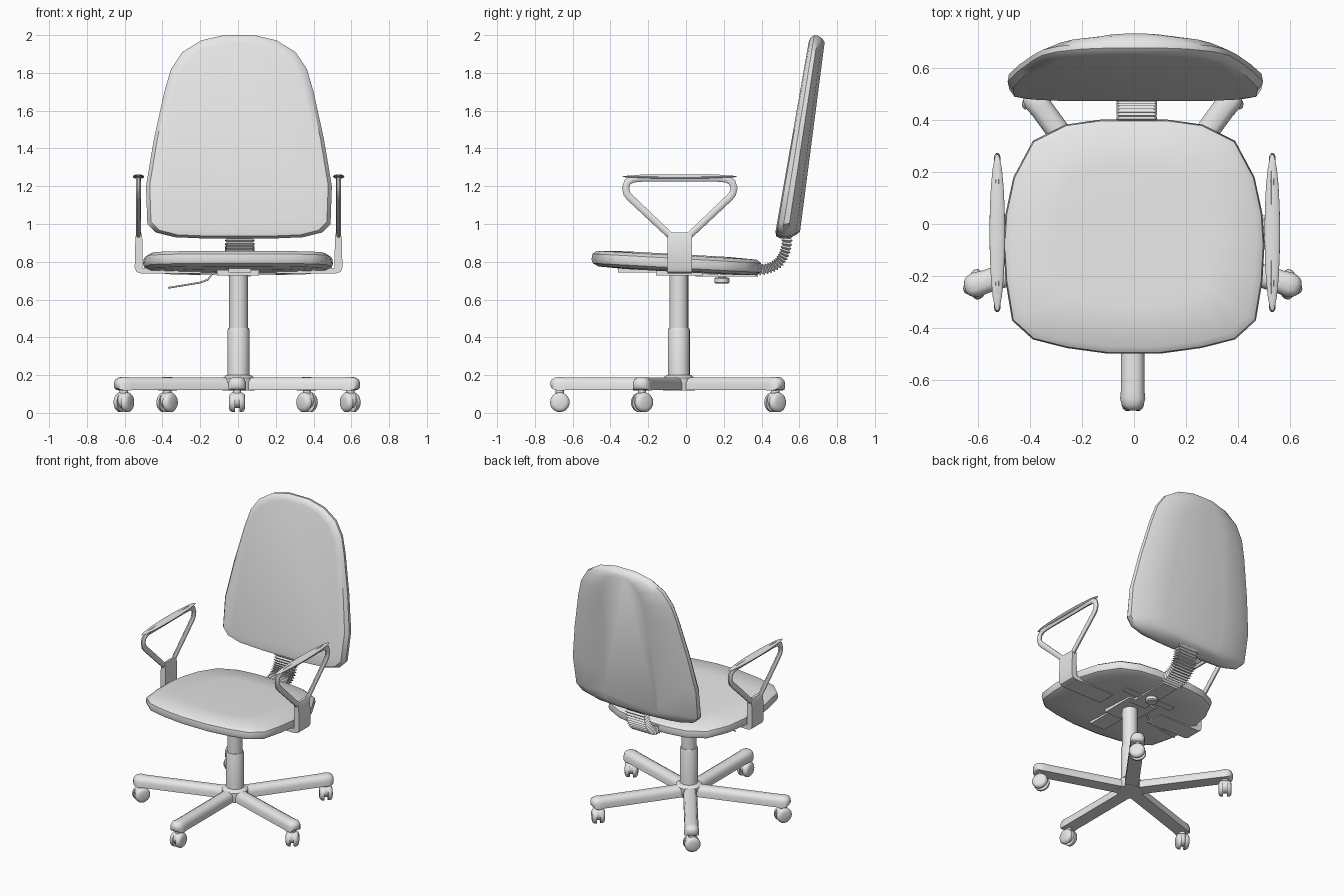
import bpy, bmesh
from math import sin, cos, pi, radians
from mathutils import Vector

cube = bpy.data.objects.get("Cube")
if cube:
    bpy.data.objects.remove(cube)

grey = bpy.data.materials.new("light grey")
grey.use_nodes = True
grey.diffuse_color = (0.8, 0.8, 0.8, 1)
grey.node_tree.nodes["Principled BSDF"].inputs["Base Color"].default_value = (0.8, 0.8, 0.8, 1)
parts = []


def add_object(name, mesh):
    obj = bpy.data.objects.new(name, mesh)
    bpy.context.scene.collection.objects.link(obj)
    mesh.materials.clear()
    mesh.materials.append(grey)
    parts.append(obj)
    return obj


def loft(name, rings):
    """Skin a list of equal-length point rings and cap both ends."""
    bm = bmesh.new()
    loops = [[bm.verts.new(p) for p in ring] for ring in rings]
    count = len(loops[0])
    for low, high in zip(loops, loops[1:]):
        for i in range(count):
            j = (i + 1) % count
            bm.faces.new((low[i], low[j], high[j], high[i]))
    bm.faces.new(loops[0])
    bm.faces.new(loops[-1])
    bmesh.ops.recalc_face_normals(bm, faces=bm.faces)
    mesh = bpy.data.meshes.new(name)
    bm.to_mesh(mesh)
    bm.free()
    return add_object(name, mesh)


def rod(name, start, end, stations, sides=24):
    """Turned part along an axis; stations are (fraction, radius)."""
    start, end = Vector(start), Vector(end)
    axis = end - start
    turn = axis.to_track_quat('Z', 'Y')
    return loft(name, [[start + axis * f + turn @ Vector((r * cos(2 * pi * i / sides),
                                                         r * sin(2 * pi * i / sides), 0))
                        for i in range(sides)] for f, r in stations])


def box(name, low, high):
    corners = [(low[0], low[1]), (high[0], low[1]), (high[0], high[1]), (low[0], high[1])]
    return loft(name, [[(x, y, z) for x, y in corners] for z in (low[2], high[2])])


def wire(name, points, radius, cyclic=False, flatten=1, x=0):
    """Round bar along a polyline, optionally flattened sideways."""
    curve = bpy.data.curves.new(name, 'CURVE')
    curve.dimensions = '3D'
    curve.bevel_depth = radius
    curve.bevel_resolution = 3
    curve.use_fill_caps = True
    spline = curve.splines.new('POLY')
    spline.points.add(len(points) - 1)
    for point, co in zip(spline.points, points):
        point.co = (*co, 1)
    spline.use_cyclic_u = cyclic
    temp = bpy.data.objects.new(name + "_path", curve)
    mesh = bpy.data.meshes.new_from_object(temp)
    bpy.data.objects.remove(temp)
    for v in mesh.vertices:
        v.co.x = v.co.x * flatten + x
    mesh.name = name
    return add_object(name, mesh)


def mirrored(half):
    return half + [(-x, v) for x, v in reversed(half)]


# Seat cushion: tilted slightly to the rear
seat_half = [(.1, -.5), (.26, -.478), (.39, -.445), (.47, -.372), (.495, -.22), (.503, -.08),
             (.495, .04), (.465, .18), (.39, .32), (.265, .383), (.13, .402)]
seat_layers = [(.6, -.05), (.92, -.045), (.985, -.03), (1, -.01), (.99, .02), (.94, .037), (.6, .044)]
loft("seat", [[(x * s, -.05 + (y + .05) * s, .795 - .055 * y * s + h)
               for x, y in mirrored(seat_half)] for s, h in seat_layers])

# Backrest: flat front, faceted bulging rear, leaning back
back_half = [(.15, .922), (.34, .93), (.44, .955), (.485, 1.0), (.492, 1.2), (.45, 1.45), (.395, 1.7),
             (.36, 1.82), (.3, 1.91), (.2, 1.972), (.08, 2.0)]
back_layers = [(.88, .93, 0), (.96, .975, .06), (1, 1, .28), (.99, .995, .52), (.8, .965, .84), (.45, .93, 1)]


def back_point(x, z, depth):
    front = .48 + .175 * (z - .995)
    rear = .605 + .13 * (z - .97)
    return (x + .005, front + (rear - front) * depth, z)


loft("backrest", [[back_point(x * sx, 1.45 + (z - 1.45) * sz, d)
                   for x, z in mirrored(back_half)] for sx, sz, d in back_layers])

# Ribbed bellows joining seat and backrest
p0, p1, p2 = Vector((.01, .36, .757)), Vector((.01, .55, .75)), Vector((.01, .535, .97))
ribs = []
steps = 36
for i in range(steps + 1):
    t = i / steps
    centre = p0 * (1 - t) ** 2 + p1 * 2 * t * (1 - t) + p2 * t * t
    tangent = ((p1 - p0) * (1 - t) + (p2 - p1) * t).normalized()
    normal = Vector((0, -tangent.z, tangent.y))
    thick, wide = (.03, .078) if i % 2 else (.019, .066)
    ribs.append([centre + normal * thick * a + Vector((wide * b, 0, 0))
                 for a, b in ((-1, -1), (-1, 1), (1, 1), (1, -1))])
loft("bellows", ribs)

# Gas column and hub
cx, cy = .003, -.038
rod("column_lower", (cx, cy, .12), (cx, cy, .45), [(0, .058), (.97, .058), (1, .054)])
rod("column_upper", (cx, cy, .44), (cx, cy, .76), [(0, .05), (1, .05)])
rod("hub", (cx, cy, .118), (cx, cy, .2), [(0, .085), (.8, .085), (1, .065)])

# Five-legged star base with twin-wheel casters
section = [(-.045, -.034), (-.045, .002), (-.036, .024), (-.018, .034),
           (.018, .034), (.036, .024), (.045, .002), (.045, -.034)]
leg_stations = [(0, 1), (.6, 1), (.635, 1.08), (.66, .93), (.674, .65), (.68, .3)]
caster_turns = [0, 30, 40, -40, -30]
for k, turn in enumerate(caster_turns):
    angle = radians(-90 + 72 * k)
    out = Vector((cos(angle), sin(angle), 0))
    side = Vector((-out.y, out.x, 0))
    origin = Vector((cx - .008, cy, .154))
    loft(f"leg_{k + 1}", [[origin + out * r + side * v * s + Vector((0, 0, h * s))
                           for v, h in section] for r, s in leg_stations])
    foot = origin + out * .63
    foot.z = .056
    axle = Vector((cos(radians(turn)), sin(radians(turn)), 0))
    for sign in (-1, 1):
        rod(f"caster_wheel_{k + 1}", foot + axle * .012 * sign, foot + axle * .043 * sign,
            [(0, .052), (.5, .052), (.85, .043), (1, .03)])
    core = foot + Vector((0, 0, .012))
    rod(f"caster_hood_{k + 1}", core - axle * .02, core + axle * .02, [(0, .042), (1, .042)])
    rod(f"caster_stem_{k + 1}", foot + Vector((0, 0, .03)), foot + Vector((0, 0, .09)), [(0, .022), (1, .022)])

# Armrests: bent bracket, triangular loop and slim pad on each side
mid = -.033
loop_half = [(.2, 1.243), (.25, 1.238), (.278, 1.22), (.287, 1.19), (.28, 1.16), (.262, 1.138), (.05, .938)]
loop = [(0, mid + y, z) for y, z in mirrored(loop_half)]
bracket = [(.2, .738), (.515, .738), (.54, .746), (.55, .77), (.546, .93), (.538, .955),
           (.516, .955), (.51, .93), (.508, .768), (.2, .765)]
for label, sign in (("left", 1), ("right", -1)):
    shift = .003
    wire(f"{label}_arm_loop", loop, .02, True, .65, sign * .53 + shift)
    loft(f"{label}_arm_bracket", [[(sign * x + shift, mid + y, z) for x, z in bracket] for y in (-.065, .065)])
    bm = bmesh.new()
    bmesh.ops.create_uvsphere(bm, u_segments=20, v_segments=12, radius=1)
    for v in bm.verts:
        v.co = (sign * .53 + shift + v.co.x * .03, mid + v.co.y * .305, 1.251 + v.co.z * .012)
    mesh = bpy.data.meshes.new("arm_pad")
    bm.to_mesh(mesh)
    bm.free()
    add_object(f"{label}_arm_pad", mesh)

# Mechanism under the seat
box("tilt_housing", (-.11, -.16, .728), (.11, .09, .78))
box("rear_support_bar", (-.05, .05, .722), (.07, .38, .76))
box("front_support_bar", (-.05, -.36, .744), (.07, -.1, .79))
box("rear_cross_plate", (-.2, .12, .73), (.2, .17, .77))
rod("tension_knob", (.01, .19, .684), (.01, .19, .718), [(0, .032), (.2, .04), (.8, .04), (1, .034)])
rod("knob_stem", (.01, .19, .71), (.01, .19, .75), [(0, .018), (1, .018)])
wire("height_lever", [(-.08, mid, .755), (-.13, mid, .745), (-.16, mid, .705), (-.2, mid, .69), (-.37, mid, .662)], .005)

# Smooth shading with crisp edges
bpy.ops.object.select_all(action='DESELECT')
for obj in parts:
    obj.select_set(True)
bpy.context.view_layer.objects.active = parts[0]
bpy.ops.object.shade_smooth_by_angle(angle=radians(40))
